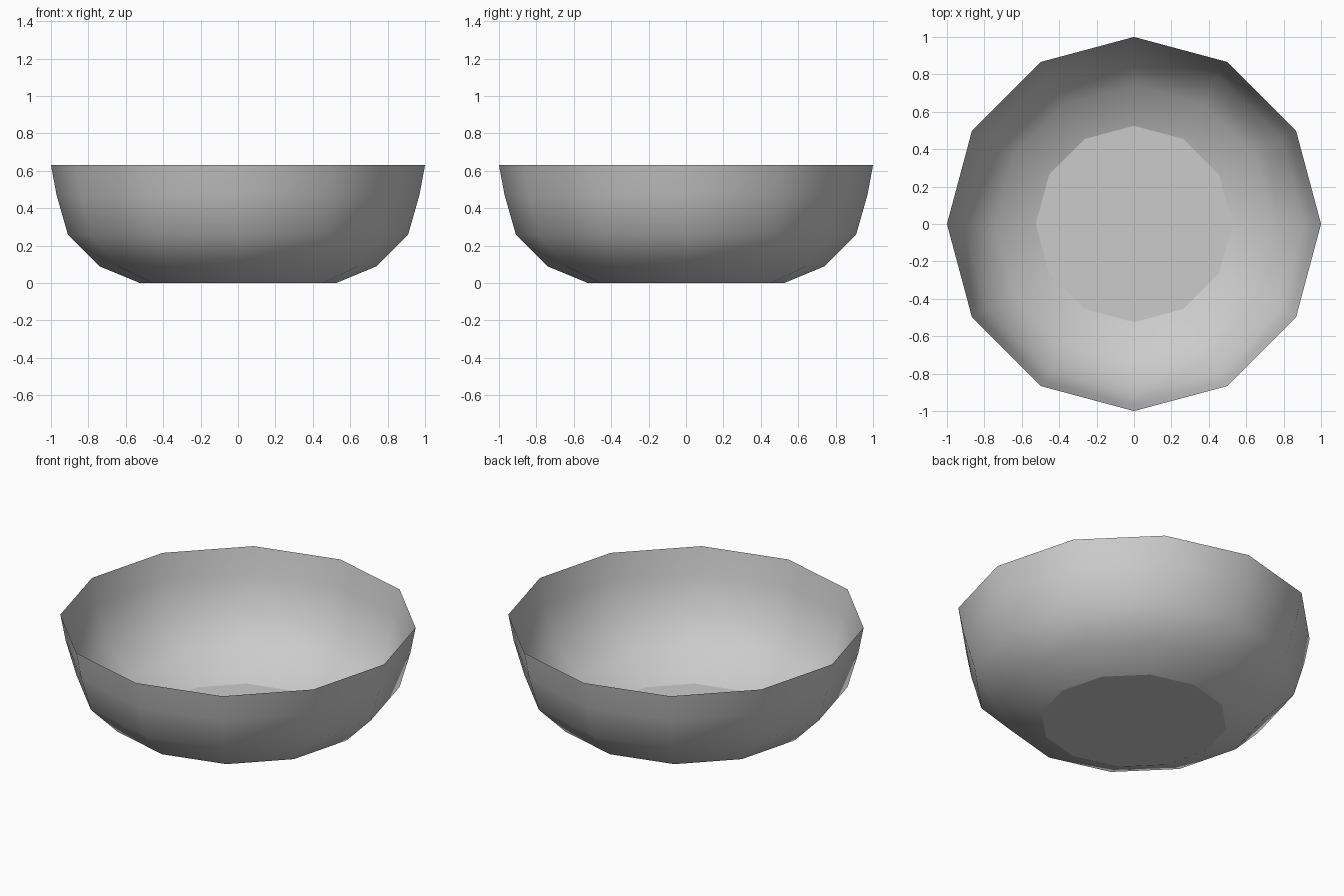
import bpy, bmesh
from math import cos, sin, pi

if "Cube" in bpy.data.objects:
    bpy.data.objects.remove(bpy.data.objects["Cube"])

SIDES = 12
# bowl wall profile: (radius, height) from foot to rim
PROFILE = [(0.525, 0.0), (0.742, 0.09), (0.91, 0.26), (0.97, 0.47), (1.0, 0.63)]

bm = bmesh.new()
rings = [[bm.verts.new((r * cos(2 * pi * i / SIDES), r * sin(2 * pi * i / SIDES), z))
          for i in range(SIDES)] for r, z in PROFILE]

# curved wall, smooth shaded
for low, high in zip(rings, rings[1:]):
    for i in range(SIDES):
        j = (i + 1) % SIDES
        bm.faces.new((low[i], low[j], high[j], high[i])).smooth = True

# flat base with a crisp outline
base = bm.faces.new(rings[0][::-1])
for edge in base.edges:
    edge.smooth = False

mesh = bpy.data.meshes.new("bowl")
bm.to_mesh(mesh)
bm.free()
bowl = bpy.data.objects.new("bowl", mesh)
bpy.context.collection.objects.link(bowl)
